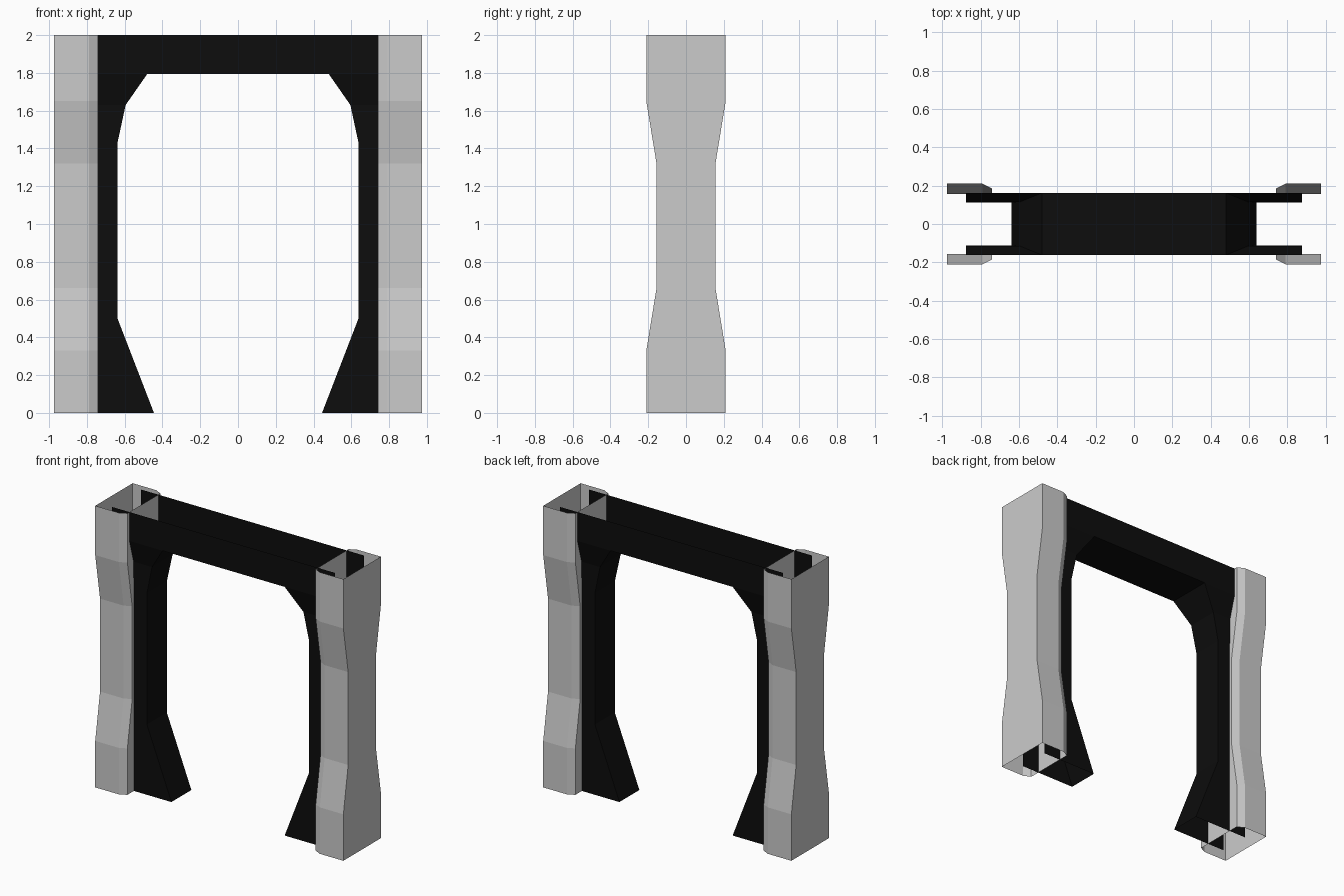
import bpy, bmesh

if "Cube" in bpy.data.objects:
    bpy.data.objects.remove(bpy.data.objects["Cube"])


def make_object(name, bm, mirror_y=False):
    mesh = bpy.data.meshes.new(name)
    bm.to_mesh(mesh)
    bm.free()
    obj = bpy.data.objects.new(name, mesh)
    bpy.context.collection.objects.link(obj)
    mod = obj.modifiers.new("Mirror", 'MIRROR')
    mod.use_axis = (True, mirror_y, False)
    return obj


# Side columns: open-ended chamfered tubes with a pinched waist
bm = bmesh.new()
levels = [(0, .21), (.33, .21), (.66, .156), (1.32, .156), (1.65, .21), (2, .21)]
rings = []
for z, h in levels:
    section = [(.975, -h), (.975, h), (.79, h), (.74, h - .025),
               (.74, -h + .025), (.79, -h)]
    rings.append([bm.verts.new((x, y, z)) for x, y in section])
for a, b in zip(rings, rings[1:]):
    for i in range(len(a)):
        j = (i + 1) % len(a)
        bm.faces.new((a[i], a[j], b[j], b[i]))
make_object("side_columns", bm)

# Inner frame: one quarter (right front), mirrored in x and y
OUTER = .875
HEAD = 1.795
rows = [(.445, .112, 0), (.638, .112, .5), (.638, .112, 1.43),
        (.595, .115, 1.63), (.48, .162, HEAD), (.48, .162, 2)]
bm = bmesh.new()


def quad(*points):
    bm.faces.new([bm.verts.new(p) for p in points])


for (x0, h0, z0), (x1, h1, z1) in zip(rows, rows[1:]):
    # Front sheet, running into the column
    quad((x0, -h0, z0), (OUTER, -h0, z0), (OUTER, -h1, z1), (x1, -h1, z1))
    # Lining of the opening
    if z0 < HEAD:
        quad((x0, -h0, z0), (x1, -h1, z1), (x1, 0, z1), (x0, 0, z0))

# Header face and underside
x, h, z = rows[-2]
quad((0, -h, z), (x, -h, z), (x, -h, 2), (0, -h, 2))
quad((x, -h, z), (0, -h, z), (0, 0, z), (x, 0, z))
bmesh.ops.remove_doubles(bm, verts=bm.verts, dist=.0005)
frame = make_object("inner_frame", bm, True)

black = bpy.data.materials.new("black")
black.diffuse_color = (.004, .004, .004, 1)
black.use_nodes = True
black.node_tree.nodes["Principled BSDF"].inputs["Base Color"].default_value = black.diffuse_color
frame.data.materials.append(black)
